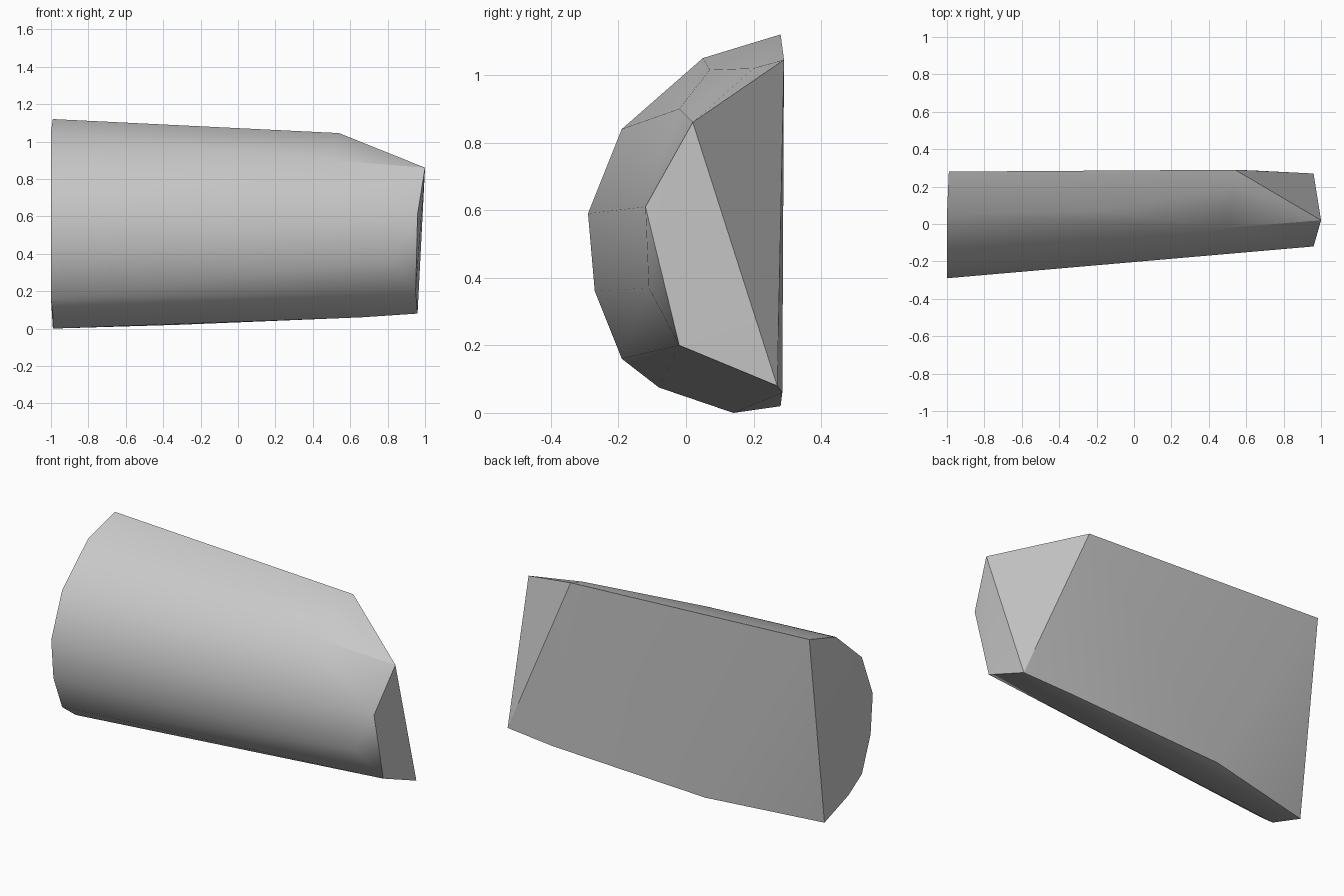
import bpy, bmesh, math

cube = bpy.data.objects.get("Cube")
if cube:
    bpy.data.objects.remove(cube)

# Flat broken end: half-round section in (y, z)
section = [(0.28, 1.12), (0.05, 1.05), (-0.19, 0.84), (-0.29, 0.59), (-0.27, 0.36),
           (-0.19, 0.16), (-0.08, 0.075), (0.14, 0.0)]
points = [(-1.0 + 0.01 * (z < 0.1 or z > 1.1), y, z) for y, z in section]

# Chipped far end
points += [(0.54, 0.29, 1.045), (1.0, 0.02, 0.86), (0.96, -0.12, 0.61),
           (0.95, -0.02, 0.2), (0.96, 0.27, 0.08)]

# Ridge points along the top and rounded front
points += [(0.53, 0.2, 1.02), (-0.17, 0.07, 1.015), (0.5, -0.02, 0.9), (0.83, -0.11, 0.37)]

# Bent lower edge of the back
points += [(-0.32, 0.28, 0.02), (0.66, 0.285, 0.06)]

# Stone is the convex skin around the points
bm = bmesh.new()
for p in points:
    bm.verts.new(p)
bmesh.ops.convex_hull(bm, input=bm.verts)
loose = [v for v in bm.verts if not v.link_faces]
bmesh.ops.delete(bm, geom=loose, context='VERTS')
bmesh.ops.recalc_face_normals(bm, faces=bm.faces)
bmesh.ops.dissolve_limit(bm, angle_limit=math.radians(1), verts=bm.verts, edges=bm.edges)
mesh = bpy.data.meshes.new("stone_chunk")
bm.to_mesh(mesh)
bm.free()
stone = bpy.data.objects.new("stone_chunk", mesh)
bpy.context.collection.objects.link(stone)

# Grey stone colour
grey = bpy.data.materials.new("grey_stone")
grey.use_nodes = True
colour = (0.58, 0.58, 0.58, 1)
grey.diffuse_color = colour
grey.node_tree.nodes["Principled BSDF"].inputs["Base Color"].default_value = colour
mesh.materials.append(grey)

# Smooth rounded front with crisp breaks
bpy.context.view_layer.objects.active = stone
stone.select_set(True)
bpy.ops.object.shade_smooth_by_angle(angle=math.radians(32))
